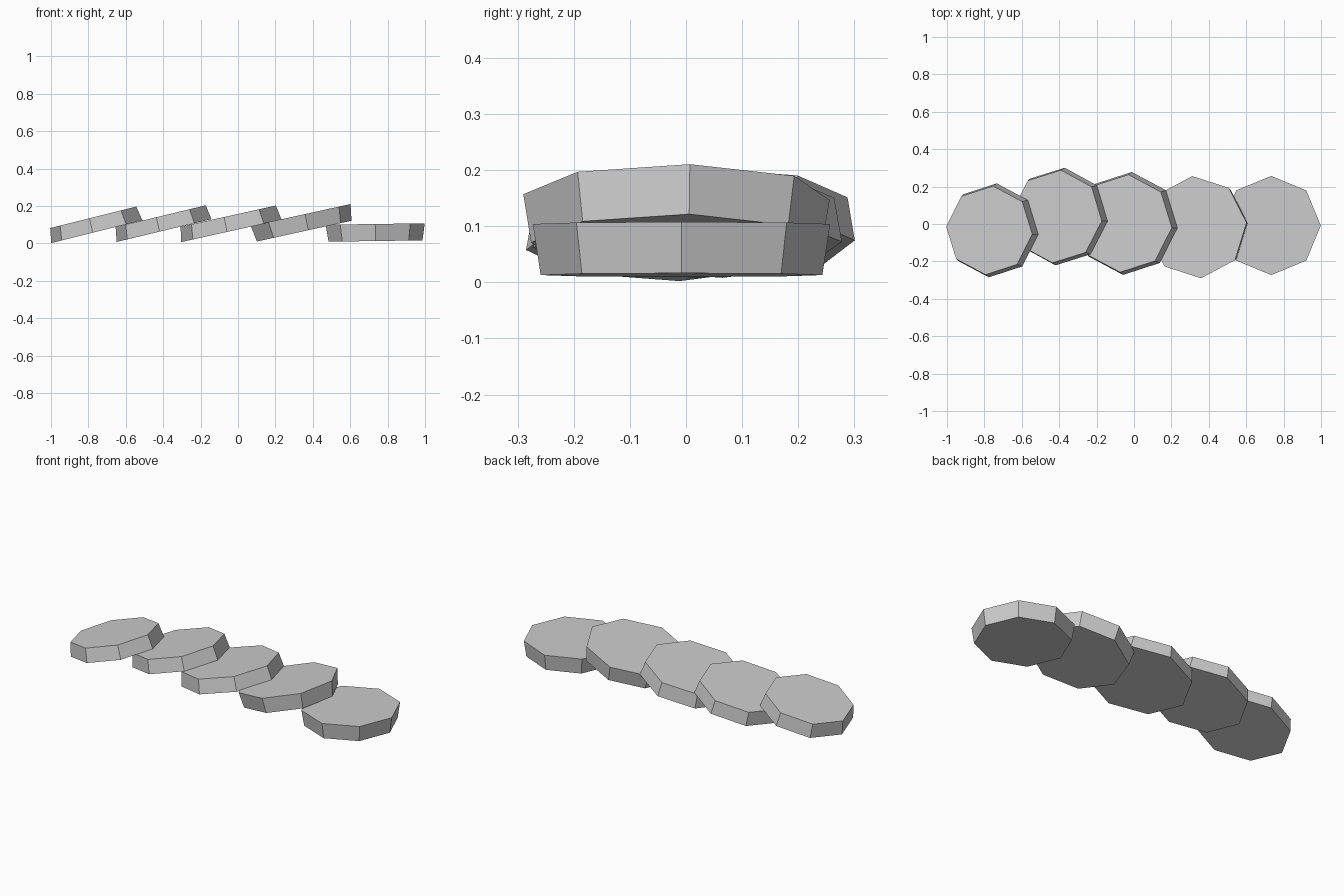
import bpy
from math import radians
from mathutils import Matrix, Vector
import bmesh

if "Cube" in bpy.data.objects:
    bpy.data.objects.remove(bpy.data.objects["Cube"])


def coin(name, base, r_bottom, r_top, thickness, tilt, spin):
    """Tapered octagonal disc; base is the centre of its underside, tilt lifts the +x edge."""
    bm = bmesh.new()
    bmesh.ops.create_cone(bm, cap_ends=True, segments=8, radius1=r_bottom,
                          radius2=r_top, depth=thickness)
    # put the underside centre at the origin, with a vertex on +x
    bmesh.ops.translate(bm, verts=bm.verts, vec=(0, 0, thickness / 2))
    v = max(bm.verts, key=lambda p: p.co.x)
    turn = -Vector((1, 0)).angle_signed(v.co.xy)
    m = (Matrix.Translation(base) @ Matrix.Rotation(radians(-tilt), 4, 'Y')
         @ Matrix.Rotation(radians(spin) + turn, 4, 'Z'))
    bmesh.ops.transform(bm, matrix=m, verts=bm.verts)
    mesh = bpy.data.meshes.new(name)
    bm.to_mesh(mesh)
    bm.free()
    bpy.context.collection.objects.link(bpy.data.objects.new(name, mesh))


# row of overlapping discs, left to right; first three have the wide face down
coin("disc_1", (-0.755, -0.034, 0.063), 0.252, 0.238, 0.079, 14.0, -5)
coin("disc_2", (-0.395, 0.040, 0.069), 0.262, 0.249, 0.079, 13.5, -5.5)
coin("disc_3", (-0.035, 0.003, 0.067), 0.276, 0.262, 0.081, 12.5, -5)
# last two have the wide face up; the end one lies flat
coin("disc_4", (0.354, -0.017, 0.066), 0.260, 0.274, 0.088, 12.4, 5)
coin("disc_5", (0.735, -0.008, 0.013), 0.251, 0.265, 0.091, 0.8, 0)
